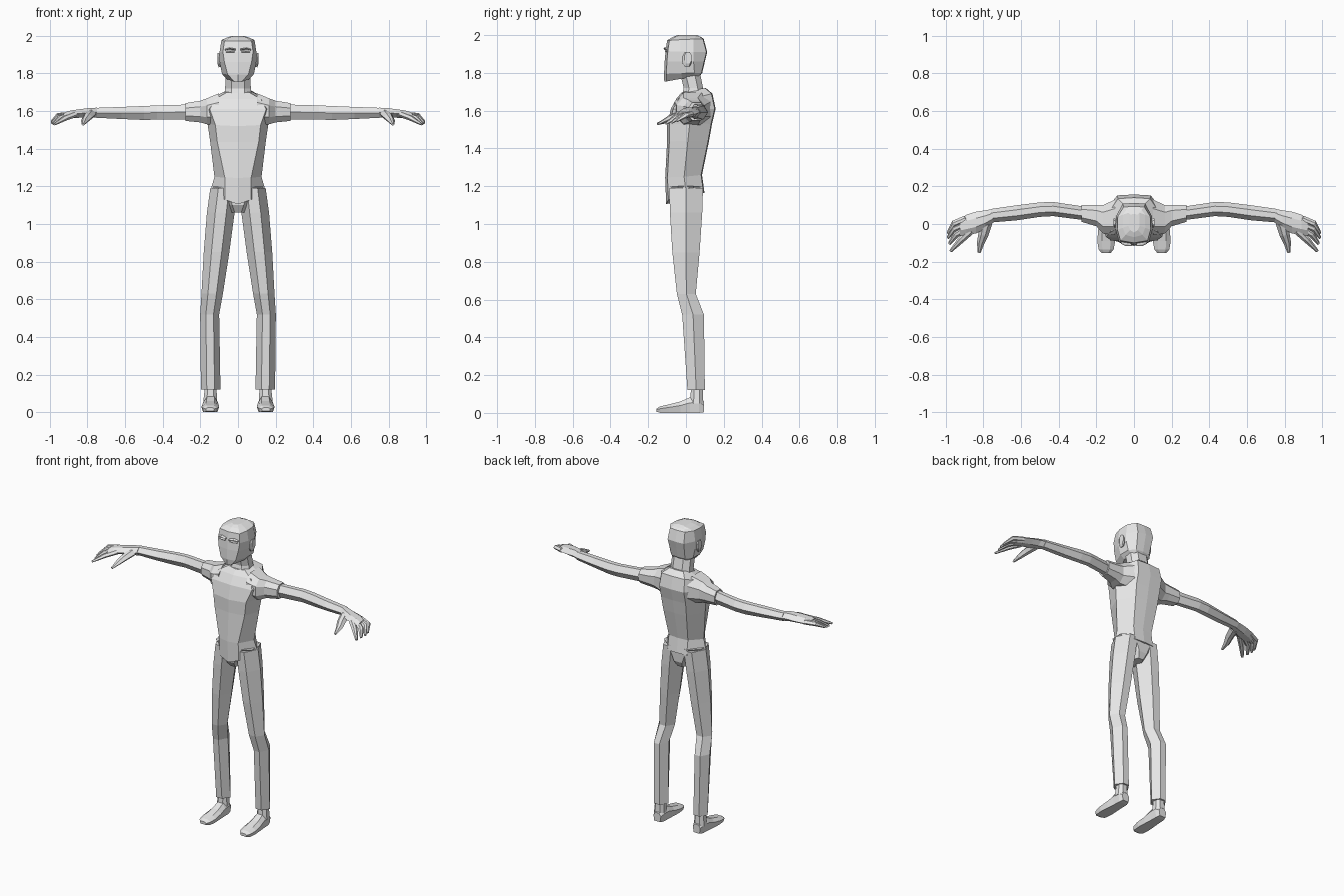
import bpy, bmesh
from mathutils import Vector

grey = bpy.data.materials.new("light grey")
grey.diffuse_color = (0.8, 0.8, 0.8, 1)

HEX = [(-.4, -1), (.4, -1), (1, 0), (.4, 1), (-.4, 1), (-1, 0)]
OCT = [(-.5, -1), (.5, -1), (1, -.45), (1, .45), (.5, 1), (-.5, 1), (-1, .45), (-1, -.45)]
SQR = [(-.8, -1), (.8, -1), (1, .3), (.5, 1), (-.5, 1), (-1, .3)]


def loft(name, rings, mirror=False):
    """Skin a list of equal point rings and cap both ends."""
    bm = bmesh.new()
    rows = [[bm.verts.new(p) for p in r] for r in rings]
    n = len(rows[0])
    for a, b in zip(rows, rows[1:]):
        for i in range(n):
            j = (i + 1) % n
            bm.faces.new((a[i], a[j], b[j], b[i]))
    bm.faces.new(rows[0][::-1])
    bm.faces.new(rows[-1])
    bmesh.ops.recalc_face_normals(bm, faces=bm.faces)
    me = bpy.data.meshes.new(name)
    bm.to_mesh(me)
    bm.free()
    me.materials.append(grey)
    ob = bpy.data.objects.new(name, me)
    bpy.context.collection.objects.link(ob)
    if mirror:
        ob.modifiers.new("other side", 'MIRROR').use_axis[0] = True
    return ob


def limb(name, axis, prof, stations, mirror=True):
    """Each station: position on axis, then min and max on the other two axes."""
    rings = []
    for t, u0, u1, v0, v1 in stations:
        ring = []
        for a, b in prof:
            p = [(u0 + u1) / 2 + a * (u1 - u0) / 2, (v0 + v1) / 2 + b * (v1 - v0) / 2]
            p.insert("xyz".index(axis), t)
            ring.append(p)
        rings.append(ring)
    return loft(name, rings, mirror)


def tube(name, path, radii, flat=.7):
    """Tapered horizontal finger along a path."""
    d = (Vector(path[-1]) - Vector(path[0])).normalized()
    side = d.cross(Vector((0, 0, 1))).normalized()
    up = side.cross(d)
    rings = [[Vector(p) + side * a * r + up * b * r * flat for a, b in HEX]
             for p, r in zip(path, radii)]
    loft(name, rings, True)


def body_ring(zc, zs, zb, fx, sx, bx, yf, ym, yb):
    """Eight-sided trunk ring: centre front, front edge, side, back edge, centre back."""
    half = [(fx, yf + .012, zc * .6 + zs * .4), (sx, ym, zs), (bx, yb - .005, zb)]
    return ([(0, yf, zc)] + half + [(0, yb, zb)]
            + [(-x, y, z) for x, y, z in reversed(half)])


# Shirt trunk
loft("shirt", [body_ring(*r) for r in [
    (1.105, 1.165, 1.165, .07, .15, .07, -.105, 0, .098),
    (1.245, 1.25, 1.26, .07, .125, .07, -.11, -.01, .085),
    (1.435, 1.44, 1.44, .11, .148, .085, -.10, .01, .122),
    (1.52, 1.535, 1.53, .12, .162, .09, -.10, .02, .138),
    (1.61, 1.61, 1.61, .15, .175, .09, -.08, .03, .157),
    (1.665, 1.665, 1.69, .12, .15, .085, -.05, .04, .14),
    (1.695, 1.705, 1.72, .06, .07, .05, -.025, .05, .105)]])

# Sleeves
limb("sleeve", "x", OCT, [
    (.10, -.06, .13, 1.52, 1.695), (.165, -.05, .10, 1.53, 1.668),
    (.20, -.012, .10, 1.54, 1.655), (.28, .012, .10, 1.548, 1.642)])

# Bare arms
limb("arm", "x", HEX, [
    (.26, .02, .092, 1.555, 1.635), (.43, .042, .117, 1.555, 1.63),
    (.50, .038, .115, 1.553, 1.627), (.62, .02, .10, 1.558, 1.622),
    (.76, .008, .08, 1.565, 1.617)])

# Hands
limb("palm", "x", HEX, [
    (.75, .005, .08, 1.565, 1.618), (.79, -.025, .073, 1.567, 1.617),
    (.84, -.05, .065, 1.565, 1.61), (.89, -.06, .05, 1.562, 1.603),
    (.925, -.06, .025, 1.562, 1.592)])
FINGERS = [("little_finger", (.89, .028), (.955, .002), (.99, -.05), 1.545),
           ("ring_finger", (.88, .01), (.955, -.025), (.99, -.075), 1.538),
           ("middle_finger", (.88, -.015), (.945, -.055), (.982, -.105), 1.532),
           ("index_finger", (.865, -.035), (.92, -.085), (.975, -.145), 1.53)]
for name, a, b, c, z in FINGERS:
    tube(name, [(*a, 1.583), (*b, z + .032), (*c, z)], [.02, .018, .008])
tube("thumb", [(.785, .005, 1.585), (.80, -.055, 1.568), (.815, -.10, 1.548), (.823, -.152, 1.53)],
     [.032, .027, .02, .008])

# Trouser legs and the seat that joins them
limb("trouser_leg", "z", HEX, [
    (1.19, .005, .147, -.088, .09), (1.06, .018, .165, -.085, .086),
    (.85, .046, .182, -.072, .072), (.63, .08, .194, -.048, .052),
    (.52, .10, .201, -.02, .095), (.12, .093, .197, .008, .10)])
limb("trouser_seat", "z", OCT, [
    (1.062, -.035, .035, -.06, .065), (1.10, -.06, .06, -.085, .085),
    (1.20, -.135, .135, -.092, .09)], False)

# Ankles and shoes
limb("ankle", "z", OCT, [(.05, .11, .185, .02, .092), (.14, .115, .175, .028, .088)])
limb("shoe", "y", SQR, [
    (.096, .118, .172, .004, .06), (.07, .108, .182, 0, .085),
    (.02, .107, .184, 0, .082), (-.03, .103, .190, 0, .06),
    (-.09, .10, .195, 0, .045), (-.135, .108, .188, 0, .035),
    (-.155, .125, .172, .006, .024)])

# Neck, leaning forward
limb("neck", "z", OCT, [
    (1.67, -.075, .075, -.025, .10), (1.72, -.068, .068, -.012, .09),
    (1.83, -.066, .066, -.04, .068)], False)


def head_ring(zf, zb, fx, sx, bx, yf, ym, yb):
    """Faceted head ring with a flat face and narrow back."""
    zm = (zf + zb) / 2
    half = [(fx, yf + .012, zf), (sx, ym, zm), (sx * .98, ym + .07, zm * .3 + zb * .7), (bx, yb, zb)]
    return ([(0, yf, zf)] + half + [(0, yb + .004, zb)]
            + [(-x, y, z) for x, y, z in reversed(half)])


# Head
loft("head", [head_ring(*r) for r in [
    (1.755, 1.785, .018, .06, .045, -.115, -.02, .07),
    (1.795, 1.80, .055, .085, .05, -.116, -.025, .082),
    (1.86, 1.86, .072, .097, .055, -.113, -.03, .096),
    (1.915, 1.91, .08, .098, .06, -.108, -.03, .108),
    (1.972, 1.98, .072, .088, .055, -.10, -.03, .09),
    (1.99, 1.99, .045, .06, .04, -.07, -.02, .075),
    (2.0, 2.0, .02, .03, .02, -.045, -.01, .05)]])

# Ears
limb("ear", "x", OCT, [
    (.085, -.02, .022, 1.84, 1.895), (.102, -.018, .03, 1.832, 1.908),
    (.109, -.008, .03, 1.85, 1.91)])

# Brows and eyelids
limb("brow", "x", HEX, [
    (.012, -.118, -.098, 1.922, 1.932), (.045, -.117, -.09, 1.928, 1.937),
    (.07, -.104, -.085, 1.922, 1.93)])
limb("eyelid", "x", HEX, [
    (.018, -.113, -.098, 1.912, 1.918), (.042, -.114, -.09, 1.911, 1.92),
    (.064, -.106, -.085, 1.912, 1.917)])
